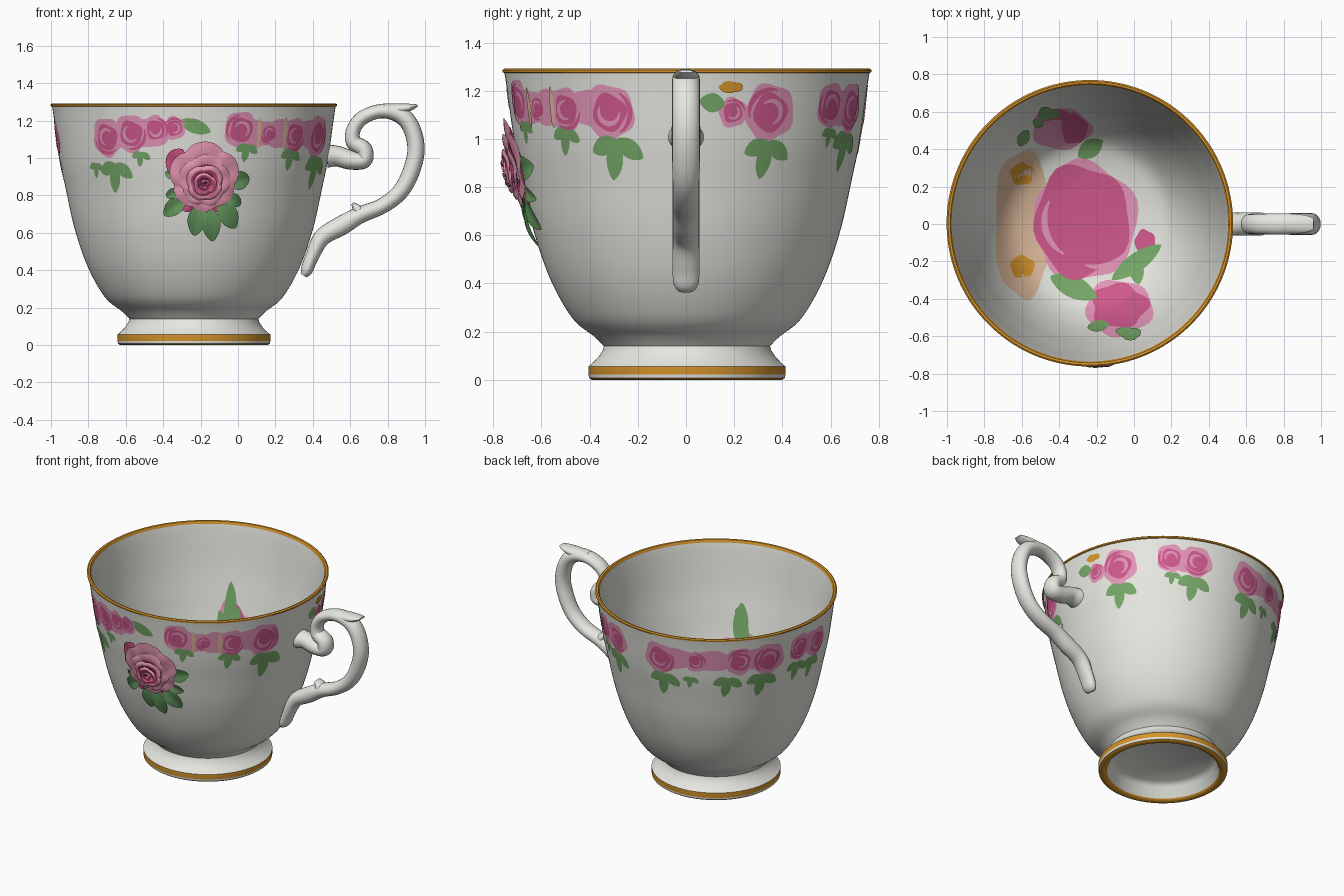
import bpy, bmesh, math
from mathutils import Vector
from math import sin, cos, pi, radians, hypot

if "Cube" in bpy.data.objects:
    bpy.data.objects.remove(bpy.data.objects["Cube"])

CX, CY = -0.236, 0.004                         # axis of the bowl
COLOURS = [("porcelain white", 232, 232, 226), ("gold trim", 214, 148, 42),
           ("painted light pink", 228, 150, 184), ("painted deep pink", 206, 88, 140),
           ("painted leaf green", 118, 168, 104), ("painted peach", 226, 190, 158),
           ("petal pink", 234, 154, 180), ("petal magenta", 200, 78, 126),
           ("leaf dark green", 104, 158, 98)]
WHITE, GOLD, LIGHT, DEEP, GREEN, PEACH, PETAL, MAGENTA, LEAF = range(9)
MATS = []
for name, *rgb in COLOURS:
    m = bpy.data.materials.new(name)
    m.diffuse_color = [(c / 255 / 12.92 if c < 11 else ((c / 255 + .055) / 1.055) ** 2.4) for c in rgb] + [1]
    m.use_nodes = True
    m.node_tree.nodes["Principled BSDF"].inputs["Base Color"].default_value = m.diffuse_color
    MATS.append(m)


def smooth(pts, n=6):
    """Catmull-Rom curve through points of any dimension."""
    p = [pts[0]] + list(pts) + [pts[-1]]
    out = []
    for i in range(1, len(p) - 2):
        for k in range(n):
            t = k / n
            out.append(tuple(.5 * (2 * b + (c - a) * t + (2 * a - 5 * b + 4 * c - d) * t * t
                                   + (3 * b - a - 3 * c + d) * t ** 3)
                             for a, b, c, d in zip(p[i - 1], p[i], p[i + 1], p[i + 2])))
    return out + [tuple(pts[-1])]


def lookup(table, x, key):
    """Piecewise-linear lookup in a sorted list of (r, z)."""
    for a, b in zip(table, table[1:]):
        if x <= b[key]:
            break
    return a[1 - key] + (b[1 - key] - a[1 - key]) * (x - a[key]) / max(b[key] - a[key], 1e-6)


def grid(bm, f, nu, nv, mat):
    """Add a patch of quads; mat is an index or a rule of (u, v)."""
    vs = [[bm.verts.new(f(i / nu, j / nv)) for j in range(nv + 1)] for i in range(nu + 1)]
    for i in range(nu):
        for j in range(nv):
            face = bm.faces.new((vs[i][j], vs[i + 1][j], vs[i + 1][j + 1], vs[i][j + 1]))
            face.material_index = mat((i + .5) / nu, (j + .5) / nv) if callable(mat) else mat


def finish(bm, name, facing=None):
    """Weld, orient and turn the mesh into a smooth-shaded object."""
    bmesh.ops.remove_doubles(bm, verts=bm.verts, dist=1e-5)
    bmesh.ops.dissolve_degenerate(bm, edges=bm.edges, dist=1e-6)
    if facing is None:
        bmesh.ops.recalc_face_normals(bm, faces=bm.faces)
    else:
        bm.normal_update()
        for face in bm.faces:
            if face.normal.dot(facing(face.calc_center_median())) < 0:
                face.normal_flip()
    me = bpy.data.meshes.new(name)
    bm.to_mesh(me)
    bm.free()
    for m in MATS:
        me.materials.append(m)
    ob = bpy.data.objects.new(name, me)
    bpy.context.collection.objects.link(ob)
    bpy.ops.object.select_all(action='DESELECT')
    ob.select_set(True)
    bpy.context.view_layer.objects.active = ob
    bpy.ops.object.shade_smooth_by_angle(angle=radians(40))


def outward(c):
    return Vector((c.x - CX, c.y - CY, 0))


# ---- cup body: one lathed profile, foot, outside, rim, inside
OUTER = smooth([(.345, .14), (.385, .18), (.475, .255), (.567, .417), (.637, .62), (.685, .834),
                (.718, .995), (.748, 1.21), (.758, 1.274)])
INNER = smooth([(0, .2), (.2, .205), (.33, .225), (.44, .28), (.535, .42), (.61, .62), (.66, .834),
                (.693, .995), (.727, 1.21), (.740, 1.280)])
FOOT = [(0, .11), (.30, .11), (.335, .085), (.355, .012), (.37, 0), (.395, 0), (.406, .008), (.409, .022),
        (.409, .056), (.396, .066), (.368, .095), (.35, .122)]
RIM = [(.765, 1.277), (.766, 1.286), (.758, 1.292), (.746, 1.29)]
prof = FOOT + OUTER + RIM + INNER[::-1]


def lathe(u, v):
    r, z = prof[round(v * (len(prof) - 1))]
    return (CX + r * sin(2 * pi * u), CY - r * cos(2 * pi * u), z)


def body_colour(u, v):
    k = int(v * (len(prof) - 1))
    r, z = ((a + b) / 2 for a, b in zip(prof[k], prof[k + 1]))
    return GOLD if z > 1.274 or (r > .4 and .022 < z < .06) or (r > .35 and z < .007) else WHITE


bm = bmesh.new()
grid(bm, lathe, 144, len(prof) - 1, body_colour)
finish(bm, "cup_body")


# ---- handle: swept ellipse along a curve, with two spurs; points are (x, z, half thickness, half width)
def tube(bm, pts):
    path = smooth(pts, 6)
    n = len(path) - 1
    path = [path[0]] + path + [path[-1]]

    def f(u, v):
        k = round(u * (n + 2))
        x, z, rn, ry = path[k]
        if k in (0, n + 2):
            rn = ry = 0
        a, b = path[max(k - 1, 1)], path[min(k + 1, n + 1)]
        t = Vector((b[0] - a[0], b[1] - a[1])).normalized()
        c, s = rn * cos(2 * pi * v), ry * sin(2 * pi * v)
        return (x - t.y * c, s, z + t.x * c)
    grid(bm, f, n + 2, 20, WHITE)


bm = bmesh.new()
tube(bm, [(.35, .372, .018, .035), (.367, .40, .032, .052), (.395, .47, .036, .056), (.45, .575, .046, .056),
          (.556, .64, .052, .056), (.652, .695, .045, .056), (.77, .743, .042, .056), (.866, .818, .044, .056),
          (.925, .925, .046, .058), (.952, 1.048, .046, .058), (.925, 1.166, .046, .058),
          (.86, 1.235, .046, .058), (.76, 1.25, .038, .056), (.665, 1.214, .038, .054),
          (.617, 1.15, .038, .052), (.618, 1.085, .042, .054), (.672, 1.045, .046, .06),
          (.672, .99, .046, .062), (.60, .99, .052, .062), (.53, 1.01, .055, .062), (.476, 1.01, .062, .075)])
tube(bm, [(.75, 1.253, .034, .05), (.86, 1.262, .03, .052), (.925, 1.272, .018, .045), (.96, 1.281, .006, .03)])
tube(bm, [(.66, .69, .045, .05), (.635, .73, .026, .045), (.612, .757, .008, .03)])
finish(bm, "handle")


# ---- mappings from flat pattern to cup surface
def outside(phi, z0):
    def place(a, b, h):
        r, p = lookup(OUTER, min(z0 + b, 1.262), 1) + h, radians(phi) + a / .74
        return (CX + r * sin(p), CY - r * cos(p), z0 + b)
    return place


def inside(x0, y0):
    def place(a, b, h):
        x, y = x0 + a - CX, y0 + b - CY
        r = max(hypot(x, y), 1e-4)
        z = lookup(INNER, r, 0)
        n = Vector((z - lookup(INNER, r + .01, 0), .01)).normalized() * h
        k = (r + n.x) / r
        return (CX + x * k, CY + y * k, z + n.y)
    return place


# ---- flat painted shapes
def blob(bm, place, rx, ry, mat, layer, at=(0, 0), wob=.06, k=5):
    def f(u, v):
        t = 2 * pi * u
        s = v * (1 + wob * sin(k * t + rx * 90) + wob * .5 * cos(3 * t))
        return place(at[0] + rx * s * cos(t), at[1] + ry * s * sin(t), .002 * layer)
    grid(bm, f, 36, 5, mat)


def arc(bm, place, r, w, t0, t1, mat, layer):
    def f(u, v):
        t = radians(t0 + (t1 - t0) * u)
        s = r + w * (v - .5) * sin(pi * (.08 + .84 * u))
        return place(s * cos(t), s * sin(t), .002 * layer)
    grid(bm, f, 16, 2, mat)


def leaf(bm, place, deg, length, width, mat=GREEN, layer=1, start=0, bulge=0, lift=0):
    c, s = cos(radians(deg)), sin(radians(deg))

    def f(u, v):
        d, w = start + length * u, (v - .5) * 2 * width * abs(sin(pi * u)) ** .7
        h = .002 * layer + bulge * sin(pi * u) * (.4 + abs(v - .5)) + lift * (1 - u)
        return place(d * c - w * s, d * s + w * c, h)
    grid(bm, f, 16, 6, mat)


def painted_rose(bm, place, s, turn):
    blob(bm, place, s, s * 1.04, LIGHT, 1)
    blob(bm, place, s * .68, s * .7, DEEP, 2, k=4)
    arc(bm, place, s * .42, s * .2, turn, turn + 210, LIGHT, 3)
    arc(bm, place, s * .84, s * .2, turn + 150, turn + 270, DEEP, 2)


# ---- painted flower band outside
bm = bmesh.new()
for phi, rx in ((-20, .14), (27, .12), (40, .13), (56, .09), (150, .1), (196, .12), (213, .15), (234, .1), (268, .09)):
    blob(bm, outside(phi, 1.13), rx, .075, LIGHT, .6)
for i, (phi, z, s) in enumerate([
        (-39, 1.11, .1), (-27, 1.13, .098), (-16, 1.15, .075), (-8, 1.16, .06), (20, 1.15, .095),
        (33, 1.13, .06), (47, 1.12, .09), (64, 1.11, .112), (105, 1.11, .06), (118, 1.11, .115),
        (144, 1.14, .09), (157, 1.13, .1), (186, 1.11, .11), (205, 1.12, .07), (227, 1.12, .095),
        (242, 1.11, .11), (261, 1.13, .09), (275, 1.1, .1)]):
    painted_rose(bm, outside(phi, z), s, 40 + 67 * i)
for phi, z, s in [(-36, .97, 1), (-47, .97, .5), (-23, 1.03, .5), (23, 1.07, .6), (46, 1.04, .7), (66, 1.0, 1.1),
                  (118, .99, 1), (156, 1.02, 1), (145, 1.04, .5), (188, 1.0, 1), (202, 1.0, .5),
                  (221, 1.0, .9), (239, 1.0, 1), (260, 1.02, .8), (272, 1.0, .9)]:
    for deg, length in ((-100, .16), (-35, .13), (-155, .12)):
        leaf(bm, outside(phi, z), deg, length * s, .036 * s)
leaf(bm, outside(-6, 1.20), -20, .18, .038)
leaf(bm, outside(94, 1.16), -10, .11, .04)
blob(bm, outside(104, 1.215), .05, .024, GOLD, 3)
for phi in (28, 41):
    blob(bm, outside(phi, 1.13), .013, .085, PEACH, 3)
finish(bm, "painted_flower_band", outward)

# ---- painted bouquet inside the bowl
bm = bmesh.new()
blob(bm, inside(-.59, .0), .16, .40, PEACH, 1)
for x, y in ((-.6, .27), (-.6, -.23)):
    blob(bm, inside(x, y), .065, .06, GOLD, 2.5)
blob(bm, inside(-.26, .015), .275, .32, LIGHT, 2)
blob(bm, inside(-.28, .015), .255, .30, DEEP, 3)
arc(bm, inside(-.27, .02), .21, .035, 150, 240, LIGHT, 4)
arc(bm, inside(-.2, -.05), .18, .03, 250, 320, LIGHT, 4)
blob(bm, inside(-.39, .51), .16, .11, LIGHT, 1)
arc(bm, inside(-.42, .47), .12, .06, 10, 150, DEEP, 2)
blob(bm, inside(-.32, .51), .07, .08, DEEP, 2)
blob(bm, inside(-.08, -.45), .18, .15, LIGHT, 1)
blob(bm, inside(-.08, -.44), .15, .12, DEEP, 2, wob=.1)
blob(bm, inside(.06, -.1), .055, .07, DEEP, 2)
for x, y, deg, length, w in [(-.45, -.28, -25, .28, .06), (-.12, -.3, 35, .33, .05), (0, -.17, -80, .16, .04),
                             (-.3, .36, 35, .16, .05), (-.62, .42, 60, .1, .03), (-.25, -.56, 10, .12, .03),
                             (-.455, .56, 120, .08, .04), (-.43, .57, 70, .05, .025), (-.49, .53, 150, .06, .025),
                             (-.02, -.565, -68, .065, .05), (-.1, -.575, -10, .14, .03)]:
    leaf(bm, inside(x, y), deg, length, w, GREEN, 3)
finish(bm, "painted_bouquet_inside", lambda c: Vector((CX, CY, 1.2)) - c)

# ---- sculpted rose on the front
spot = outside(4.5, .855)
bm = bmesh.new()
blob(bm, spot, .15, .16, MAGENTA, 6, at=(0, .03))


def petal(deg, r0, r1, h0, h1, w, edge):
    def f(u, v):
        q = 2 * u - 1
        t = radians(deg) + q * w
        r = r0 + (r1 - r0) * v * (1 - .22 * q * q)
        r *= 1 + .24 * sin(t) * min(r1 / .18, 1)
        h = h0 + (h1 - h0) * sin(v * 2.3) + .004 * sin(5 * q + deg) * v
        return spot(r * cos(t), r * sin(t), h)
    grid(bm, f, 12, 8, lambda u, v: PETAL if v > edge else MAGENTA)


for deg in (142, 226, 312):                    # dark back petals
    petal(deg, .05, .225, .01, .016, .36, 2)
for n, r0, r1, h0, h1, w, edge, turn in ((6, .06, .188, .016, .034, .62, .35, 30),
                                         (5, .05, .14, .024, .048, .7, .5, 10), (4, .035, .1, .028, .064, .85, .62, 50),
                                         (3, .02, .062, .034, .073, 1.1, .74, 0), (2, .004, .03, .045, .076, 1.4, .7, 70)):
    for i in range(n):
        petal(turn + i * 360 / n, r0, r1, h0, h1, w, edge)
finish(bm, "sculpted_rose", outward)

# ---- sculpted leaves around the rose
bm = bmesh.new()
for deg, start, length, w in ((-146, .12, .17, .045), (-102, .1, .18, .055), (-78, .12, .19, .055),
                              (-48, .12, .19, .055), (-25, .13, .12, .035), (7, .13, .14, .05),
                              (-165, .13, .1, .03), (163, .15, .08, .025)):
    leaf(bm, spot, deg, length, w, LEAF, 3, start, .022, .008)
finish(bm, "rose_leaves", outward)
